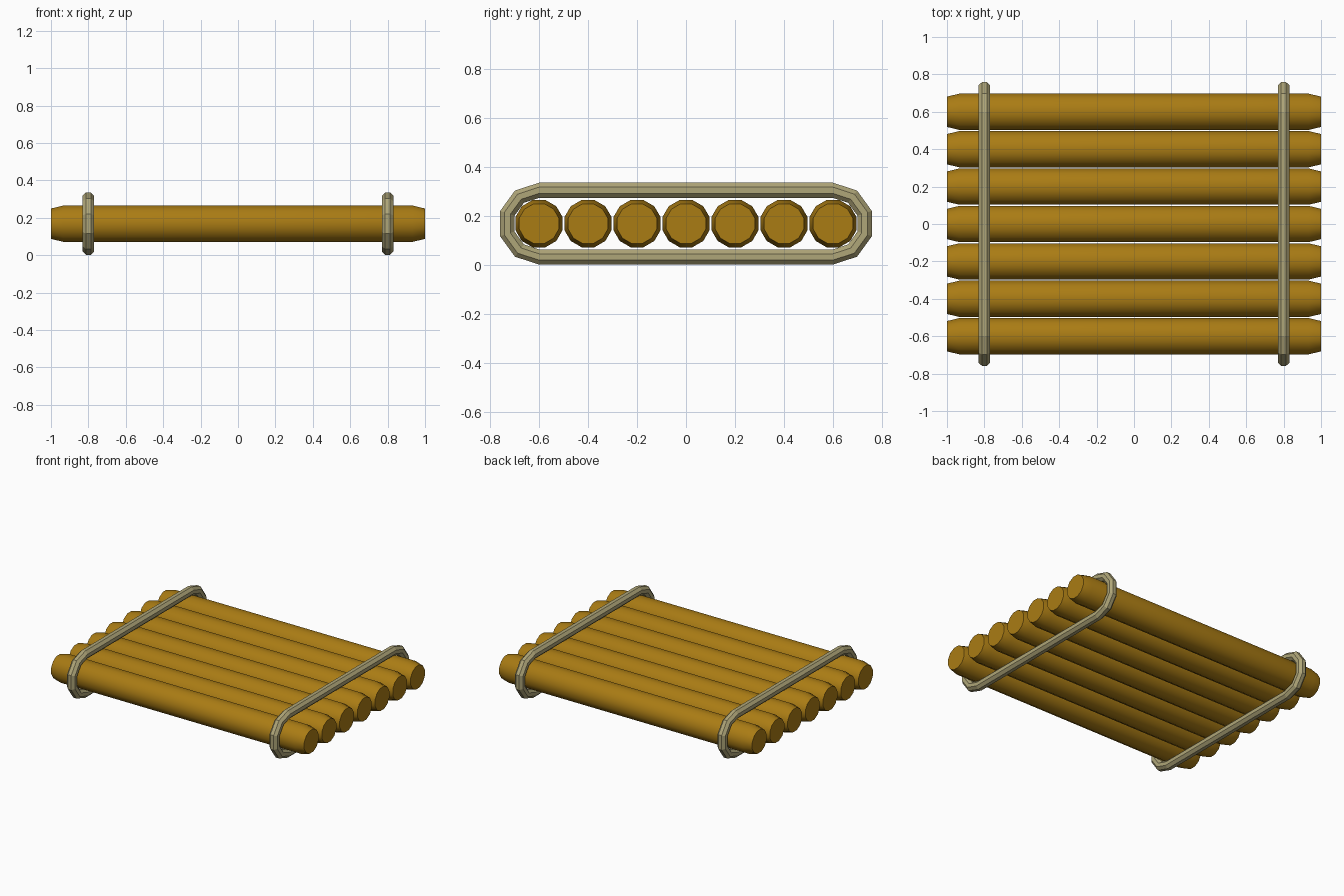
import bpy, bmesh
from math import sin, cos, pi, radians

if "Cube" in bpy.data.objects:
    bpy.data.objects.remove(bpy.data.objects["Cube"])

Z = 0.168  # height of the log centres


def material(name, rgb):
    m = bpy.data.materials.new(name)
    m.diffuse_color = (*rgb, 1)
    m.use_nodes = True
    m.node_tree.nodes["Principled BSDF"].inputs["Base Color"].default_value = m.diffuse_color
    return m


def ring(bm, points):
    return [bm.verts.new(p) for p in points]


def bridge(bm, a, b):
    n = len(a)
    for i in range(n):
        bm.faces.new((a[i], a[(i + 1) % n], b[(i + 1) % n], b[i]))


def finish(bm, name, mat):
    bmesh.ops.recalc_face_normals(bm, faces=bm.faces)
    me = bpy.data.meshes.new(name)
    bm.to_mesh(me)
    bm.free()
    me.materials.append(mat)
    ob = bpy.data.objects.new(name, me)
    bpy.context.collection.objects.link(ob)
    return ob


wood = material("wood", (0.40, 0.20, 0.007))
cord = material("cord", (0.43, 0.38, 0.19))


# Log: 12-sided round with tapered ends
def log(name, y):
    bm = bmesh.new()
    rings = []
    for x, r in ((-1, 0.084), (-0.935, 0.1), (0.935, 0.1), (1, 0.084)):
        angles = [2 * pi * (i + 0.5) / 12 for i in range(12)]
        rings.append(ring(bm, [(x, y + r * cos(a), Z + r * sin(a)) for a in angles]))
    for a, b in zip(rings, rings[1:]):
        bridge(bm, a, b)
    bm.faces.new(rings[0])
    bm.faces.new(rings[-1])
    ob = finish(bm, name, wood)
    bpy.ops.object.select_all(action='DESELECT')
    ob.select_set(True)
    bpy.context.view_layer.objects.active = ob
    bpy.ops.object.shade_smooth_by_angle(angle=radians(40))


# Rope: 8-sided section swept round a stadium-shaped loop
def rope(name, x):
    bm = bmesh.new()
    rings = []
    section = [2 * pi * (j + 0.5) / 8 for j in range(8)]
    for side, start in ((0.6, -90), (-0.6, 90)):
        for k in range(6):
            a = radians(start + 36 * k)
            pts = []
            for s in section:
                r = 0.136 + 0.0335 * cos(s)
                pts.append((x + 0.0335 * sin(s), side + r * cos(a), Z + r * sin(a)))
            rings.append(ring(bm, pts))
    for a, b in zip(rings, rings[1:] + rings[:1]):
        bridge(bm, a, b)
    finish(bm, name, cord)


for i in range(7):
    log(f"log_{i + 1}", -0.6 + 0.2 * i)

rope("rope_left", -0.8)
rope("rope_right", 0.8)
